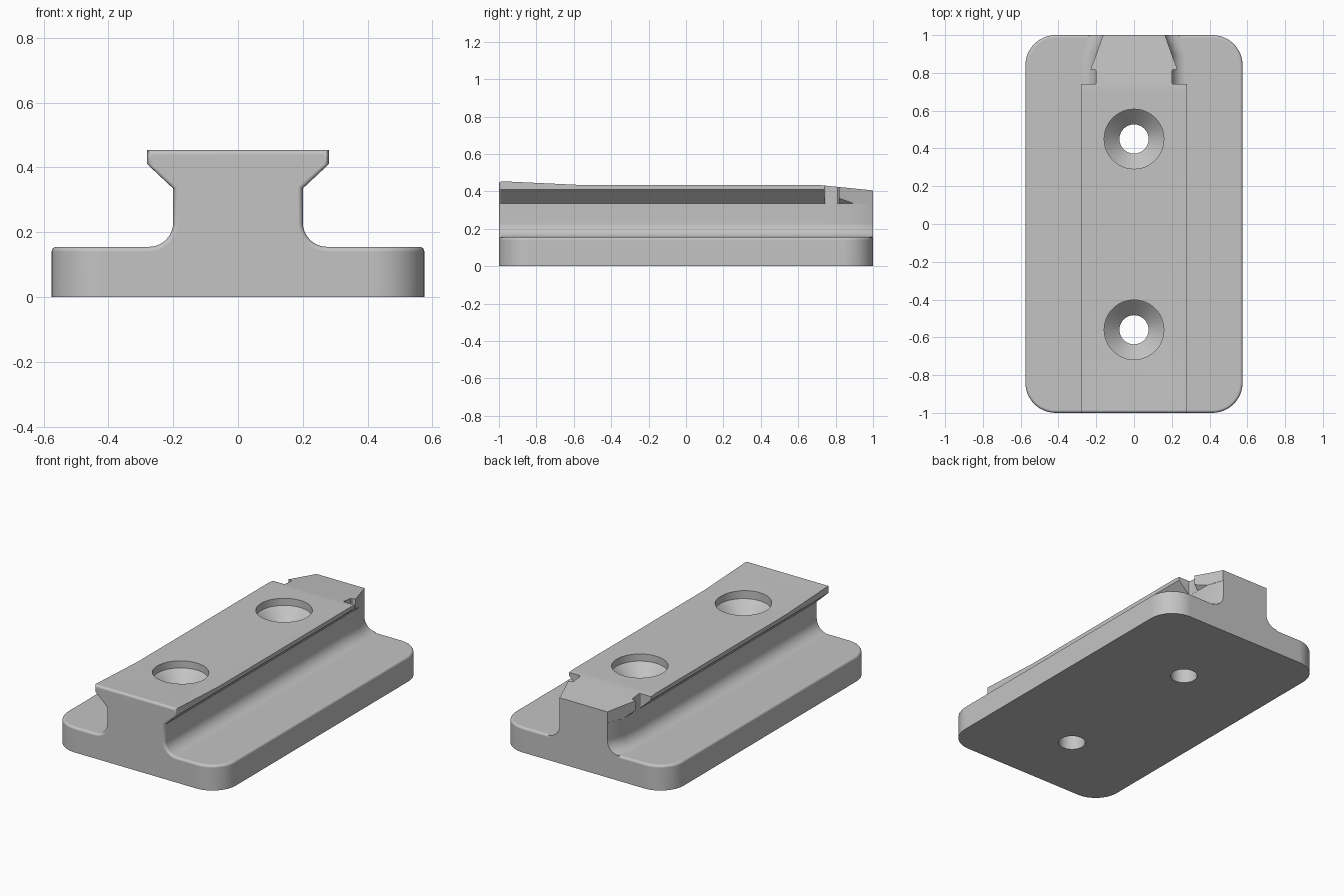
import bpy, bmesh, math

if "Cube" in bpy.data.objects:
    bpy.data.objects.remove(bpy.data.objects["Cube"])

grey = bpy.data.materials.new("grey")
grey.diffuse_color = (0.55, 0.55, 0.55, 1)
grey.use_nodes = True
grey.node_tree.nodes["Principled BSDF"].inputs["Base Color"].default_value = grey.diffuse_color
R = 0.015  # small edge rounding


def loft(name, rings):
    """Closed solid through rings of equal point count."""
    bm = bmesh.new()
    vs = [[bm.verts.new(p) for p in ring] for ring in rings]
    n = len(vs[0])
    for a, b in zip(vs, vs[1:]):
        for i in range(n):
            j = (i + 1) % n
            bm.faces.new((a[i], a[j], b[j], b[i]))
    bm.faces.new(vs[0][::-1])
    bm.faces.new(vs[-1])
    bmesh.ops.recalc_face_normals(bm, faces=bm.faces)
    me = bpy.data.meshes.new(name)
    bm.to_mesh(me)
    bm.free()
    ob = bpy.data.objects.new(name, me)
    bpy.context.collection.objects.link(ob)
    me.materials.append(grey)
    return ob


def boolean(ob, other, op):
    m = ob.modifiers.new(op.lower(), 'BOOLEAN')
    m.operation, m.solver, m.object = op, 'EXACT', other
    bpy.context.view_layer.objects.active = ob
    bpy.ops.object.modifier_apply(modifier=m.name)
    bpy.data.objects.remove(other)


# Base plate: rounded rectangle with a softened top edge
def plate_ring(z, inset):
    pts, rad = [], 0.16
    for k, (sx, sy) in enumerate(((1, 1), (-1, 1), (-1, -1), (1, -1))):
        for i in range(13):
            a = math.radians(90 * k + 7.5 * i)
            pts.append((sx * (0.575 - rad) + (rad - inset) * math.cos(a),
                        sy * (1 - rad) + (rad - inset) * math.sin(a), z))
    return pts


rings = [plate_ring(0, 0)]
for i in range(5):
    a = math.radians(22.5 * i)
    rings.append(plate_ring(0.155 - R + R * math.sin(a), R * (1 - math.cos(a))))
plate = loft("mounting_plate", rings)


# Dovetail rail: section with filleted foot, inset d at the rounded front edge
def rail_ring(y, stem, top, d=0.0):
    rad = 0.075 + d
    half = [(stem + 0.075, 0.05)]
    for i in range(11):
        a = math.radians(270 - 9 * i)
        half.append((stem + 0.075 + rad * math.cos(a), 0.23 + rad * math.sin(a)))
    half += [(stem - d, 0.335 + d * 0.4), (stem + 0.08 - d, min(0.41, top - 0.005)),
             (stem + 0.08 - d, top - d)]
    return [(x, y, z) for x, z in half] + [(-x, y, z) for x, z in reversed(half)]


stations = []
for i in range(5):
    a = math.radians(22.5 * i)
    stations.append((-1 + R * (1 - math.cos(a)), 0.2, 0.454, R * (1 - math.sin(a))))
stations += [(-0.58, 0.2, 0.435), (0.70, 0.2, 0.435), (0.74, 0.2, 0.431),
             (0.895, 0.2, 0.4155), (1.0, 0.163, 0.405)]
rail = loft("dovetail_rail", [rail_ring(*s) for s in stations])

# Side notches and tapered tail
plan = [(0.4, 0.74), (0.205, 0.74), (0.2005, 0.747), (0.2005, 0.81), (0.207, 0.817),
        (0.23, 0.819), (0.201, 0.895), (0.164, 1.0), (0.164, 1.1), (0.4, 1.1)]
for s in (1, -1):
    cutter = loft("tail_cutter", [[(s * x, y, z) for x, y in plan] for z in (0.334, 0.6)])
    boolean(rail, cutter, 'DIFFERENCE')

boolean(plate, rail, 'UNION')

# Countersunk screw holes
for y in (0.45, -0.56):
    rings = [[(r * math.cos(math.tau * i / 48), y + r * math.sin(math.tau * i / 48), z)
              for i in range(48)]
             for r, z in ((0.077, -0.1), (0.077, 0.31), (0.158, 0.391), (0.158, 0.6))]
    boolean(plate, loft("hole_cutter", rings), 'DIFFERENCE')

plate.name = "dovetail_mount"
bpy.ops.object.select_all(action='DESELECT')
plate.select_set(True)
bpy.context.view_layer.objects.active = plate
bpy.ops.object.shade_smooth_by_angle(angle=math.radians(30))
wn = plate.modifiers.new("weighted_normals", 'WEIGHTED_NORMAL')
wn.keep_sharp = True
